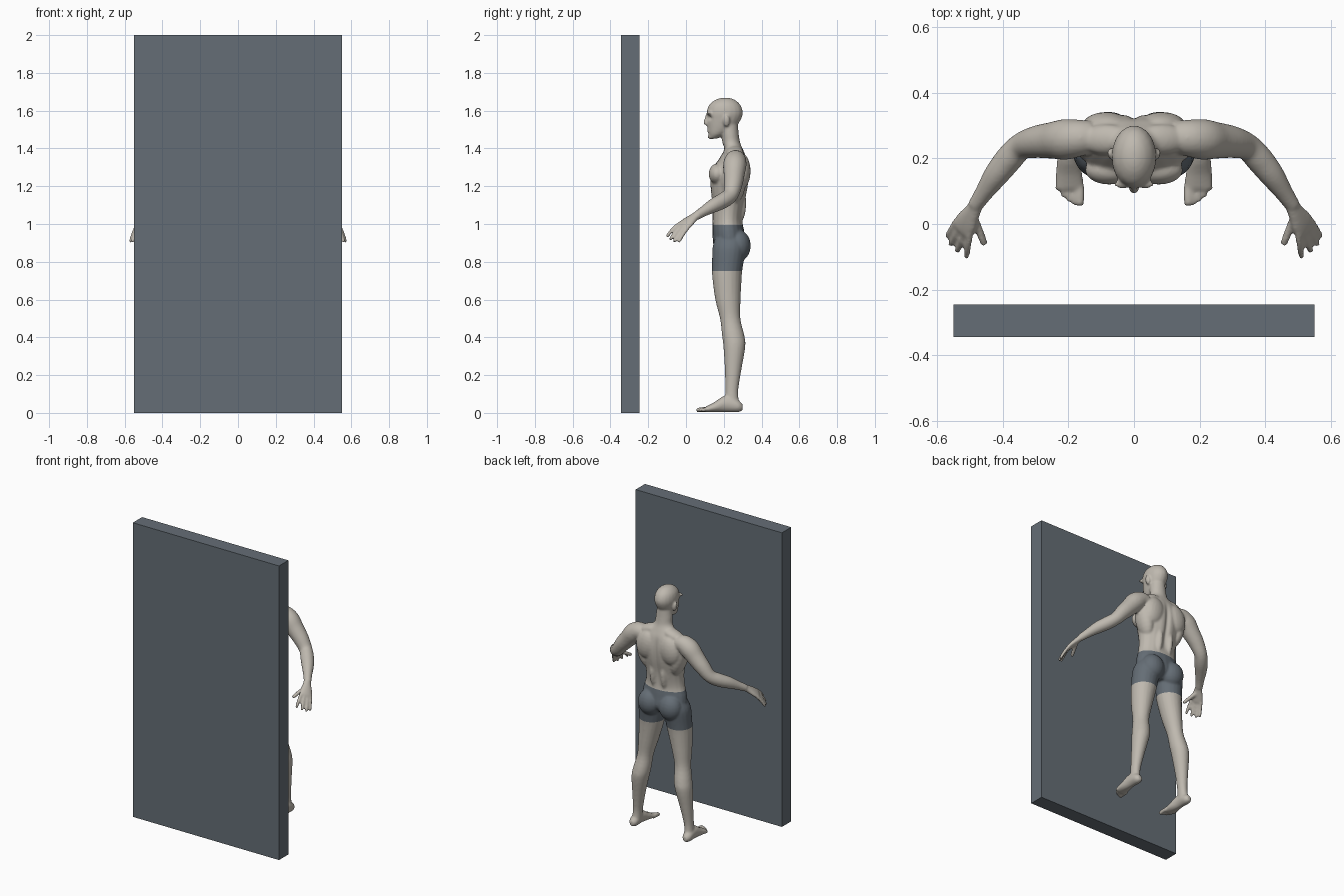
import bpy, bmesh
from math import cos, sin, pi, exp
from mathutils import Vector, Matrix

cube = bpy.data.objects.get("Cube")
if cube:
    bpy.data.objects.remove(cube)

X, Y, Z = Vector((1, 0, 0)), Vector((0, 1, 0)), Vector((0, 0, 1))
SIDES = 20


def material(name, rgb):
    mat = bpy.data.materials.new(name)
    mat.use_nodes = True
    mat.diffuse_color = (*rgb, 1)
    bsdf = mat.node_tree.nodes["Principled BSDF"]
    bsdf.inputs["Base Color"].default_value = (*rgb, 1)
    bsdf.inputs["Roughness"].default_value = .7
    return mat


skin = material("warm grey skin", (.52, .485, .43))
slate = material("slate grey", (.13, .155, .18))


def add_object(name, bm, mats):
    mesh = bpy.data.meshes.new(name)
    bm.to_mesh(mesh)
    bm.free()
    for mat in mats:
        mesh.materials.append(mat)
    obj = bpy.data.objects.new(name, mesh)
    bpy.context.collection.objects.link(obj)
    return obj


def smooth_rows(rows, steps=4):
    """Catmull-Rom resampling of (x, y, z, width, depth) rows."""
    rows = [Vector(r) for r in rows]
    ext = [rows[0]] + rows + [rows[-1]]
    out = []
    for p, a, b, q in zip(ext, ext[1:], ext[2:], ext[3:]):
        for i in range(steps):
            t = i / steps
            out.append(a + (b - p) * (t / 2) + (p * 2 - a * 5 + b * 4 - q) * (t * t / 2)
                       + (a * 3 - p - b * 3 + q) * (t ** 3 / 2))
    return out + [rows[-1]]


def tube(bm, rows, across=X, axis=None, side=1):
    """Closed loft of ellipses; side -1 mirrors it in x."""
    rows = smooth_rows(rows)
    rings = []
    for i, row in enumerate(rows):
        prev, nxt = rows[max(i - 1, 0)], rows[min(i + 1, len(rows) - 1)]
        t = axis or (Vector(nxt[:3]) - Vector(prev[:3])).normalized()
        a = (across - t * across.dot(t)).normalized()
        b = t.cross(a)
        ring = []
        for k in range(SIDES):
            ang = 2 * pi * k / SIDES
            p = Vector(row[:3]) + a * (cos(ang) * row[3]) + b * (sin(ang) * row[4])
            ring.append(bm.verts.new((p.x * side, p.y, p.z)))
        rings.append(ring)
    for r, s in zip(rings, rings[1:]):
        for k in range(SIDES):
            j = (k + 1) % SIDES
            bm.faces.new((r[k], r[j], s[j], s[k]))
    bm.faces.new(rings[0][::-1])
    bm.faces.new(rings[-1])


def blob(bm, centre, size, side=1, tilt=0):
    x, y, z = centre
    m = (Matrix.Translation((x * side, y, z)) @ Matrix.Rotation(tilt * side, 4, 'Y')
         @ Matrix.Diagonal((*size, 1)))
    bmesh.ops.create_uvsphere(bm, u_segments=20, v_segments=12, radius=1, matrix=m)


def finger(bm, root, tip, r, side, bend=.006):
    mid = (root + tip) / 2 + Z * bend
    end = tip + (mid - tip) * .12
    rows = [(*root, r, r), (*mid, r, r), (*end, r * .85, r * .85), (*tip, r * .3, r * .3)]
    tube(bm, rows, across=Vector((.6, .7, -.35)), side=side)


# Upright panel
bm = bmesh.new()
bmesh.ops.create_cube(bm, size=1, matrix=Matrix.Translation((0, -.295, 1))
                      @ Matrix.Diagonal((1.1, .1, 2, 1)))
add_object("upright_panel", bm, [slate])

bm = bmesh.new()

# Torso and neck
torso = [(.225, .83, .07, .05), (.232, .88, .15, .085), (.225, .95, .155, .085),
         (.22, 1.02, .136, .08), (.225, 1.1, .133, .085), (.23, 1.2, .15, .1),
         (.235, 1.28, .165, .1), (.25, 1.35, .15, .072), (.252, 1.395, .095, .05),
         (.24, 1.43, .06, .047), (.232, 1.48, .054, .047), (.225, 1.53, .05, .05)]
tube(bm, [(0, *r) for r in torso], axis=Z)

# Head
head = [(.145, 1.452, .018, .02), (.165, 1.475, .04, .046), (.187, 1.51, .054, .073),
        (.2, 1.55, .063, .089), (.205, 1.59, .068, .096), (.205, 1.63, .06, .083),
        (.207, 1.657, .037, .052), (.207, 1.668, .012, .018)]
tube(bm, [(0, *r) for r in head], axis=Z)
tube(bm, [(0, .118, 1.585, .008, .01), (0, .108, 1.555, .01, .012),
          (0, .106, 1.532, .015, .013), (0, .118, 1.52, .012, .008)], axis=Z)
blob(bm, (0, .127, 1.494), (.024, .016, .012))
blob(bm, (0, .133, 1.462), (.02, .018, .014))

# Paired muscles, limbs and ears
for s in (1, -1):
    blob(bm, (.069, .215, 1.545), (.011, .018, .031), s, .2)
    blob(bm, (.035, .122, 1.586), (.028, .014, .009), s)
    blob(bm, (.075, .165, 1.265), (.075, .045, .055), s)            # chest
    blob(bm, (.085, .295, 1.28), (.075, .047, .095), s, -.2)        # shoulder blade
    blob(bm, (.04, .245, 1.11), (.035, .075, .14), s)               # lower back
    blob(bm, (.125, .25, 1.22), (.05, .065, .12), s, .25)           # flank
    blob(bm, (.085, .258, 1.375), (.085, .047, .034), s, .3)        # neck slope
    blob(bm, (.078, .275, .885), (.078, .068, .085), s)             # buttock

    leg = [(.085, .232, .92, .07, .08), (.092, .228, .87, .085, .088),
           (.1, .22, .78, .083, .082), (.107, .217, .72, .078, .078),
           (.125, .222, .6, .062, .067), (.14, .234, .5, .05, .054),
           (.153, .25, .41, .055, .059), (.163, .256, .35, .054, .058),
           (.18, .249, .22, .039, .043), (.192, .242, .11, .029, .034),
           (.197, .245, .04, .03, .04)]
    tube(bm, leg, axis=Z, side=s)

    # Foot and toes
    foot = [(.2, .3, .03, .014, .016), (.2, .275, .036, .03, .032), (.2, .21, .048, .033, .044),
            (.198, .15, .03, .041, .027), (.197, .105, .019, .044, .015)]
    tube(bm, foot, axis=-Y, side=s)
    for i in range(5):
        x = .165 + .0165 * i
        r = .014 if i == 0 else .0095
        finger(bm, Vector((x, .12, .018)), Vector((x, .055 + .003 * i * i, .013)), r, s, .002)

    # Arm
    arm = [(.13, .265, 1.335, .05), (.17, .262, 1.335, .057), (.21, .258, 1.31, .062),
           (.25, .255, 1.265, .056), (.3, .25, 1.21, .049), (.345, .236, 1.155, .041),
           (.382, .198, 1.125, .042), (.42, .15, 1.1, .038), (.458, .095, 1.068, .028),
           (.485, .055, 1.043, .023)]
    tube(bm, [(*r, r[3]) for r in arm], across=Y, side=s)

    # Hand
    spread = Vector((.62, .7, -.35))
    palm = [(.478, .066, 1.05, .022, .02), (.49, .042, 1.035, .026, .019),
            (.51, .008, 1.008, .038, .017), (.523, -.015, .988, .041, .014),
            (.527, -.024, .98, .036, .009)]
    tube(bm, palm, across=spread, side=s)
    tips = [(.512, -.103, .932), (.54, -.086, .915), (.56, -.065, .904), (.57, -.04, .903)]
    for i, tip in enumerate(tips):
        root = Vector((.521, -.011, .992)) + spread * (.021 * i - .032)
        finger(bm, root, Vector(tip), .0105, s)
    finger(bm, Vector((.49, .025, 1.02)), Vector((.455, -.064, .972)), .0125, s, 0)

bmesh.ops.recalc_face_normals(bm, faces=bm.faces)
source = add_object("figure_source", bm, [])

# Fuse the parts into one smooth skin
fuse = source.modifiers.new("fuse", 'REMESH')
fuse.mode = 'VOXEL'
fuse.voxel_size = .0065
relax = source.modifiers.new("relax", 'SMOOTH')
relax.factor, relax.iterations = .5, 5
fused = source.evaluated_get(bpy.context.evaluated_depsgraph_get())
bm = bmesh.new()
bm.from_mesh(fused.to_mesh())
fused.to_mesh_clear()
bpy.data.objects.remove(source)

# Sculpt eye sockets, spine groove and flat soles
for v in bm.verts:
    x, y, z = v.co
    if z > 1.45 and y < .17:
        v.co.y += .013 * exp(-((abs(x) - .029) / .014) ** 2 - ((z - 1.562) / .011) ** 2)
    if y > .26 and abs(x) < .1 and .95 < z < 1.42:
        v.co.y -= .014 * exp(-(x / .017) ** 2 - ((z - 1.19) / .15) ** 4)
    v.co.z = max(z, .004)

# Shorts edges
WAIST, HEM = .995, .75
for height in (WAIST, HEM):
    bmesh.ops.bisect_plane(bm, geom=bm.verts[:] + bm.edges[:] + bm.faces[:],
                           plane_co=(0, 0, height), plane_no=Z)
for f in bm.faces:
    c = f.calc_center_median()
    f.material_index = int(HEM < c.z < WAIST and abs(c.x) < .3)
    f.smooth = True
add_object("standing_figure", bm, [skin, slate])
